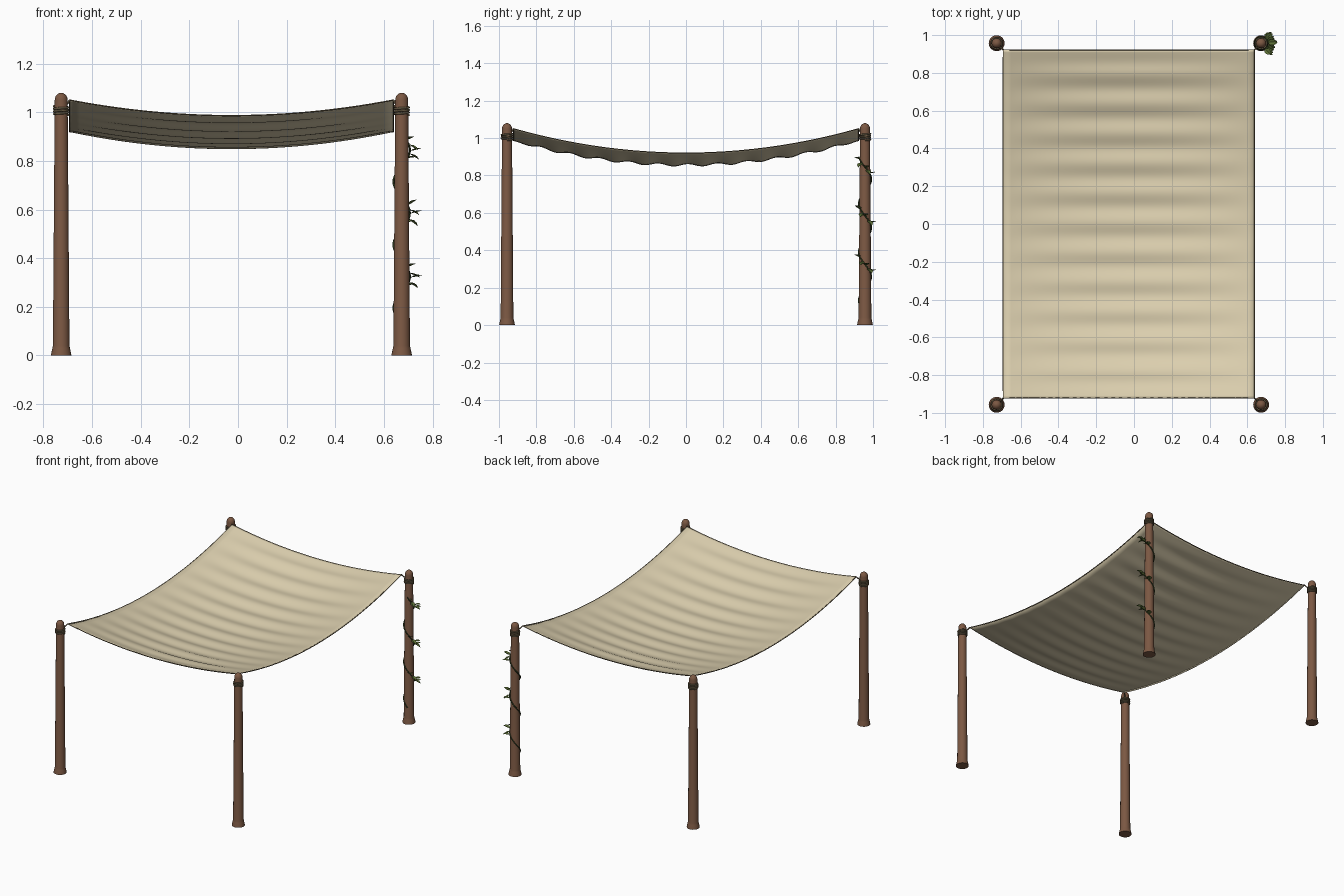
import bpy, bmesh, math, random
from mathutils import Vector

if "Cube" in bpy.data.objects:
    bpy.data.objects.remove(bpy.data.objects["Cube"])

random.seed(4)
CX = -0.027                      # canopy centre in x
HX, HY = 0.665, 0.922            # canopy half sizes
PX, PY = 0.70, 0.957             # post offsets from canopy centre


def material(name, col):
    m = bpy.data.materials.new(name)
    m.diffuse_color = (*col, 1)
    m.use_nodes = True
    m.node_tree.nodes["Principled BSDF"].inputs["Base Color"].default_value = m.diffuse_color
    return m


WOOD = material("brown wood", (0.20, 0.098, 0.056))
CLOTH = material("cream canvas", (0.72, 0.63, 0.43))
ROPE = material("olive rope", (0.13, 0.10, 0.055))
STEM = material("dark green stem", (0.035, 0.055, 0.018))
LEAF = material("leaf green", (0.10, 0.15, 0.035))


def make(name, verts, faces, mat, smooth=True):
    me = bpy.data.meshes.new(name)
    me.from_pydata(verts, [], faces)
    bm = bmesh.new()
    bm.from_mesh(me)
    bmesh.ops.recalc_face_normals(bm, faces=bm.faces)
    bm.to_mesh(me)
    bm.free()
    me.materials.append(mat)
    ob = bpy.data.objects.new(name, me)
    bpy.context.collection.objects.link(ob)
    if smooth:
        me.shade_smooth()
    return ob


def lathe(name, profile, loc, mat, n=24):
    verts = [(loc[0] + r * math.cos(2 * math.pi * i / n),
              loc[1] + r * math.sin(2 * math.pi * i / n), loc[2] + z)
             for r, z in profile for i in range(n)]
    k = len(profile)
    faces = [(j * n + i, j * n + (i + 1) % n, (j + 1) * n + (i + 1) % n, (j + 1) * n + i)
             for j in range(k - 1) for i in range(n)]
    faces += [tuple(range(n))[::-1], tuple(range((k - 1) * n, k * n))]
    ob = make(name, verts, faces, mat)
    bpy.ops.object.select_all(action='DESELECT')
    ob.select_set(True)
    bpy.context.view_layer.objects.active = ob
    bpy.ops.object.shade_smooth_by_angle(angle=math.radians(40))
    return ob


def tube(name, pts, r, mat, cyclic=False):
    cu = bpy.data.curves.new(name, 'CURVE')
    cu.dimensions = '3D'
    cu.bevel_depth = r
    cu.bevel_resolution = 1
    cu.use_fill_caps = True
    sp = cu.splines.new('POLY')
    sp.points.add(len(pts) - 1)
    for p, q in zip(sp.points, pts):
        p.co = (*q, 1)
    sp.use_cyclic_u = cyclic
    cu.materials.append(mat)
    ob = bpy.data.objects.new(name, cu)
    bpy.context.collection.objects.link(ob)
    return ob


# Sagging canvas with cross ripples that fade at the side edges
def canopy_point(u, v):
    y = v * HY
    z = 1.05 - 0.13 * (1 - v * v) - 0.064 * (1 - u * u)
    z += 0.0065 * (1 - u * u) * min(1, (1 - abs(v)) * 8) * math.cos(40 * (y - 0.01))
    return (CX + u * HX, y, z)


NU, NV = 32, 140
verts = [canopy_point(-1 + 2 * i / NU, -1 + 2 * j / NV)
         for j in range(NV + 1) for i in range(NU + 1)]
W = NU + 1
faces = [(j * W + i, j * W + i + 1, (j + 1) * W + i + 1, (j + 1) * W + i)
         for j in range(NV) for i in range(NU)]
canopy = make("canopy", verts, faces, CLOTH)
sol = canopy.modifiers.new("thickness", 'SOLIDIFY')
sol.thickness = 0.004
sol.offset = 0

# Hem cord around the canvas
S = [-1 + 2 * i / 40 for i in range(40)]
hem = [canopy_point(s, -1) for s in S] + [canopy_point(1, s) for s in S] \
    + [canopy_point(-s, 1) for s in S] + [canopy_point(-1, -s) for s in S]
tube("hem_cord", hem, 0.003, ROPE, True)

# Posts with flared foot and domed top, rope wraps and corner ties
profile = [(0.042, 0), (0.041, 0.008), (0.036, 0.03), (0.034, 0.04), (0.0265, 1.05)]
profile += [(0.0265 * math.cos(a), 1.05 + 0.03 * math.sin(a))
            for a in (0.3, 0.6, 0.9, 1.2, 1.45)]
for sx, nx in ((-1, "left"), (1, "right")):
    for sy, ny in ((-1, "front"), (1, "back")):
        x, y = CX + sx * PX, sy * PY
        tag = ny + "_" + nx
        lathe(tag + "_post", profile, (x, y, 0), WOOD)
        coil = [(x + 0.029 * math.cos(a), y + 0.029 * math.sin(a), 0.988 + 0.0105 * a / (2 * math.pi))
                for a in [i * math.pi / 10 for i in range(71)]]
        tube(tag + "_rope_wrap", coil, 0.005, ROPE)
        c = Vector(canopy_point(sx, sy))
        p = Vector((x - sx * 0.018, y - sy * 0.018, 1.03))
        tube(tag + "_tie", [c, (c + p) / 2 - Vector((0, 0, 0.003)), p], 0.004, ROPE)

# Vine winding down the back right post
VX, VY = CX + PX, PY


def vine_point(a, r=0.034):
    return Vector((VX + r * math.cos(a), VY + r * math.sin(a), 0.845 - 0.26 * a / (2 * math.pi)))


A0, A1 = -1.3, 2 * math.pi * 2.8
tube("vine_stem", [vine_point(A0 + (A1 - A0) * i / 110) for i in range(111)], 0.004, STEM)

# Leaves cluster on the outer side of each turn
lv, lf = [], []


def add_leaf(base, d, length, width):
    d = d.normalized()
    side = d.cross(Vector((0, 0, 1))).normalized()
    up = side.cross(d)
    b = len(lv)
    for t, s, h in ((0, 0, 0), (0.3, 0.42, 0.1), (0.65, 0.38, 0.08), (1, 0, -0.1),
                    (0.65, -0.38, 0.08), (0.3, -0.42, 0.1), (0.45, 0, -0.06)):
        lv.append(base + d * t * length + side * s * width + up * h * width)
    lf.extend((b + 6, b + i, b + i % 6 + 1) for i in range(1, 6))
    lf.extend([(b + 6, b, b + 1), (b + 6, b + 5, b)])


lf_fix = lambda f: tuple(f)
for turn in range(3):
    for k, a in enumerate((-0.9, -0.45, 0.0, 0.45, 0.9)):
        ang = a + random.uniform(-0.15, 0.15)
        base = vine_point(turn * 2 * math.pi + ang)
        d = Vector((math.cos(ang * 0.8), math.sin(ang * 0.8),
                    (0.5, -0.35, 0.25, -0.5, 0.3)[k] + random.uniform(-0.15, 0.15)))
        add_leaf(base, d, random.uniform(0.045, 0.056), 0.036)
# drop the degenerate triangles made at the wrap-around
lf = [f for f in lf if len(set(f)) == 3]
leaves = make("vine_leaves", lv, lf, LEAF, False)
